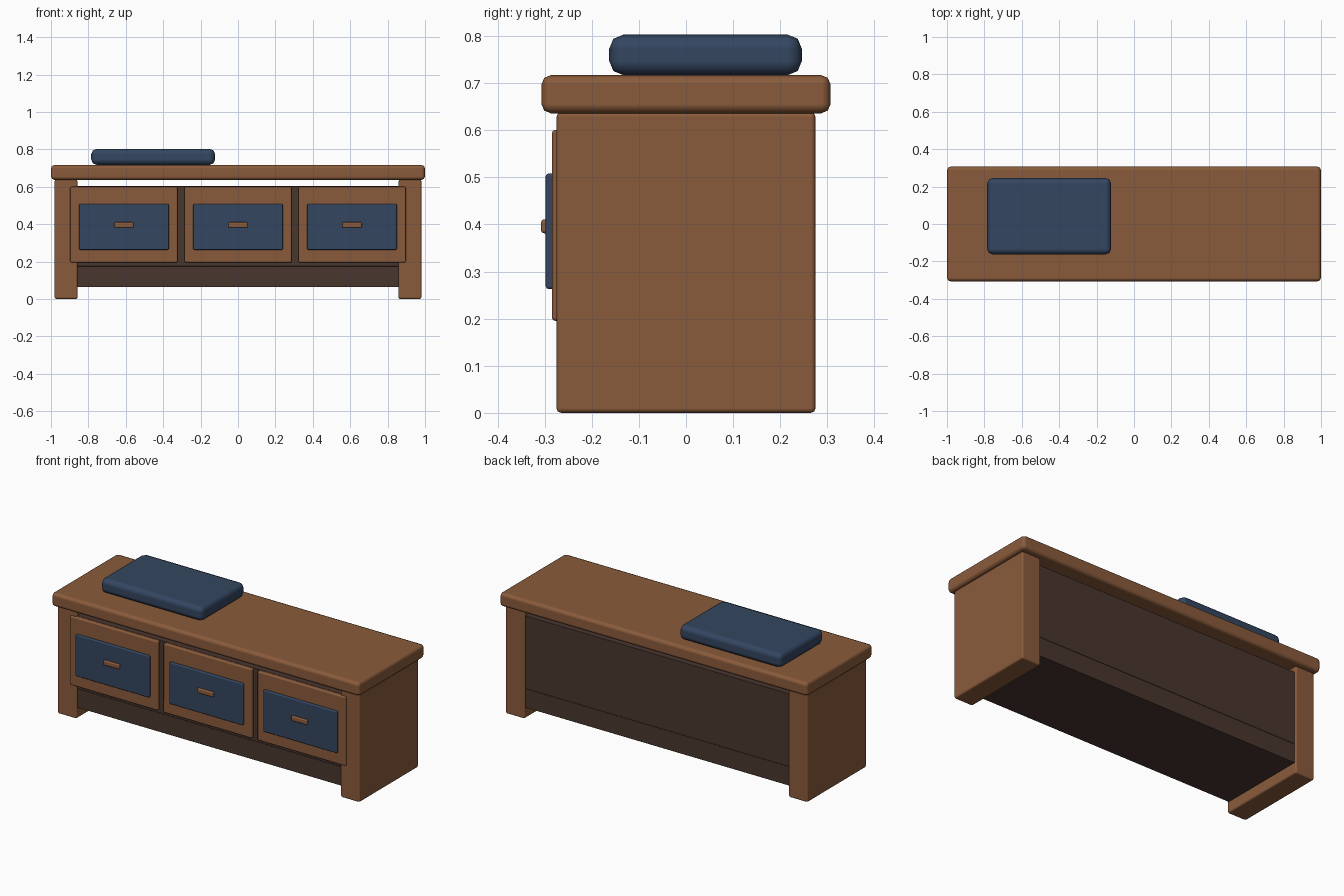
import bpy
from mathutils import Vector

cube = bpy.data.objects.get("Cube")
if cube:
    bpy.data.objects.remove(cube, do_unlink=True)


def material(name, rgb):
    mat = bpy.data.materials.new(name)
    mat.use_nodes = True
    mat.diffuse_color = (*rgb, 1)
    mat.node_tree.nodes["Principled BSDF"].inputs["Base Color"].default_value = (*rgb, 1)
    return mat


WOOD = material("warm wood", (0.255, 0.105, 0.044))
DARK = material("dark wood", (0.067, 0.037, 0.028))
NAVY = material("navy blue", (0.034, 0.061, 0.118))


def box(name, x, y, z, mat, bevel, segments=2):
    """Rounded box given by its (min, max) extent on each axis."""
    low, high = (Vector(corner) for corner in zip(x, y, z))
    bpy.ops.mesh.primitive_cube_add(size=1, location=(low + high) / 2)
    obj = bpy.context.object
    obj.name = name
    obj.scale = high - low
    bpy.ops.object.transform_apply(location=False, rotation=False, scale=True)
    obj.data.materials.append(mat)
    bpy.ops.object.shade_smooth()
    mod = obj.modifiers.new("Rounded edges", "BEVEL")
    mod.width = bevel
    mod.segments = segments
    mod.harden_normals = True
    bpy.ops.object.modifier_apply(modifier=mod.name)
    return obj


# Bench top and the loose cushion on it
box("bench_top", (-1, 1), (-0.307, 0.307), (0.636, 0.717), WOOD, 0.02)
box("cushion", (-0.785, -0.122), (-0.163, 0.246), (0.717, 0.803), NAVY, 0.03)

# Side panels that carry the top
for side, name in ((-1, "right_side_panel"), (1, "left_side_panel")):
    box(name, sorted((side * 0.858, side * 0.981)), (-0.275, 0.275),
        (0, 0.638), WOOD, 0.01)

# Dark cabinet body and the plinth beneath it
box("cabinet_body", (-0.87, 0.87), (-0.265, 0.265), (0.175, 0.603), DARK, 0.002, 1)
box("plinth", (-0.87, 0.87), (-0.265, 0.265), (0.063, 0.175), DARK, 0.002, 1)

# Three drawers, each with a frame, a raised blue panel and a pull
for place, cx in (("right", -0.61), ("middle", 0), ("left", 0.61)):
    box(place + "_drawer_frame", (cx - 0.287, cx + 0.287), (-0.285, -0.255),
        (0.195, 0.601), WOOD, 0.008)
    box(place + "_drawer_panel", (cx - 0.24, cx + 0.24), (-0.298, -0.275),
        (0.263, 0.508), NAVY, 0.006)
    box(place + "_drawer_pull", (cx - 0.052, cx + 0.052), (-0.308, -0.285),
        (0.381, 0.411), WOOD, 0.007)
